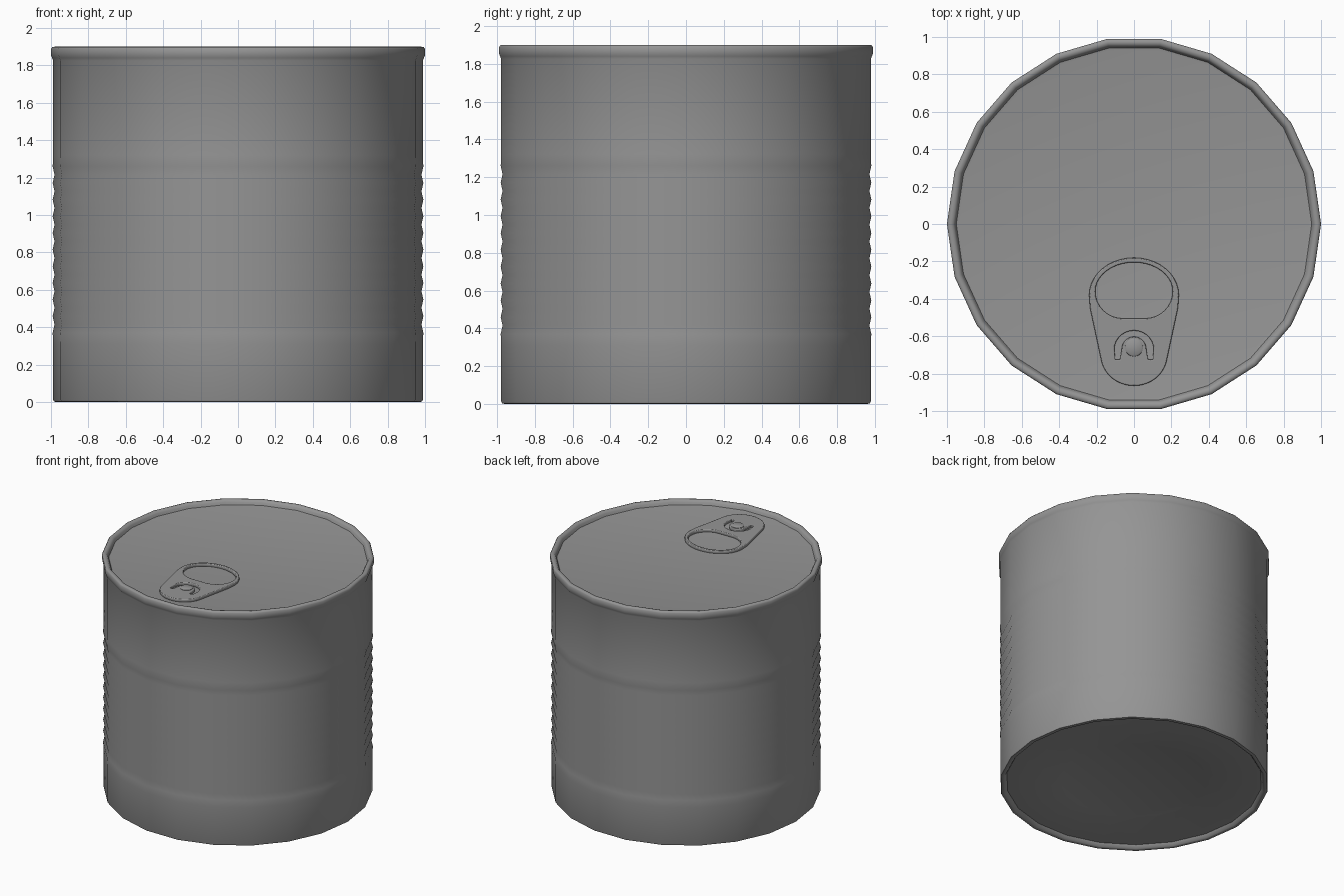
import bpy, bmesh
from math import sin, cos, pi, radians

if "Cube" in bpy.data.objects:
    bpy.data.objects.remove(bpy.data.objects["Cube"])

# Dark grey metal
metal = bpy.data.materials.new("dark_metal")
metal.diffuse_color = (0.3, 0.3, 0.3, 1)
metal.use_nodes = True
metal.node_tree.nodes["Principled BSDF"].inputs["Base Color"].default_value = metal.diffuse_color


def finish(ob):
    """Give the metal colour and smooth shading."""
    ob.data.materials.clear()
    ob.data.materials.append(metal)
    bpy.ops.object.select_all(action='DESELECT')
    ob.select_set(True)
    bpy.context.view_layer.objects.active = ob
    bpy.ops.object.shade_smooth_by_angle(angle=radians(50))


def lathe(name, profile, sides, loc=(0, 0, 0)):
    """Spin an (r, z) profile around z; r = 0 makes a pole."""
    bm = bmesh.new()
    rings = []
    for r, z in profile:
        if r == 0:
            rings.append([bm.verts.new((0, 0, z))] * sides)
        else:
            rings.append([bm.verts.new((r * cos(2 * pi * i / sides), r * sin(2 * pi * i / sides), z))
                          for i in range(sides)])
    for a, b in zip(rings, rings[1:]):
        for i in range(sides):
            j = (i + 1) % sides
            bm.faces.new(dict.fromkeys((a[i], a[j], b[j], b[i])))
    bmesh.ops.recalc_face_normals(bm, faces=bm.faces)
    me = bpy.data.meshes.new(name)
    bm.to_mesh(me)
    bm.free()
    ob = bpy.data.objects.new(name, me)
    ob.location = loc
    bpy.context.collection.objects.link(ob)
    finish(ob)


def arc(cx, cy, rx, ry, a0, a1, n=16):
    return [(cx + rx * cos(radians(a0 + (a1 - a0) * i / n)),
             cy + ry * sin(radians(a0 + (a1 - a0) * i / n))) for i in range(n + 1)]


def plate(name, outlines, z, half, bevel):
    """Flat plate from closed outlines; inner outlines become holes."""
    cu = bpy.data.curves.new(name, 'CURVE')
    cu.dimensions = '2D'
    cu.fill_mode = 'BOTH'
    cu.extrude = half - bevel
    cu.bevel_depth = bevel
    cu.bevel_resolution = 1
    cu.offset = -bevel
    for pts in outlines:
        s = cu.splines.new('POLY')
        s.points.add(len(pts) - 1)
        for p, (x, y) in zip(s.points, pts):
            p.co = (x, y, 0, 1)
        s.use_cyclic_u = True
    ob = bpy.data.objects.new(name, cu)
    ob.location = (0, 0, z)
    bpy.context.collection.objects.link(ob)
    bpy.ops.object.select_all(action='DESELECT')
    ob.select_set(True)
    bpy.context.view_layer.objects.active = ob
    bpy.ops.object.convert(target='MESH')
    finish(bpy.context.view_layer.objects.active)


# Can: recessed base, ribbed wall, rolled rim and sunken lid
base = [(0, 0.036), (0.54, 0.036), (0.56, 0.03), (0.94, 0.03), (0.955, 0.004), (0.97, 0),
        (0.984, 0.003), (0.988, 0.012)]
ribs = [(0.988, 0.31)]
for i in range(11):
    z = 0.37 + 0.089 * i
    ribs.append((0.991, z))
    if i < 10:
        ribs.append((0.981, z + 0.0445))
ribs.append((0.988, 1.32))
rim = [(0.988, 1.825), (0.994, 1.84), (1.0, 1.855), (1.0, 1.888), (0.993, 1.898), (0.98, 1.90),
       (0.967, 1.897), (0.958, 1.885), (0.95, 1.866)]
lid = [(0.935, 1.863), (0, 1.865)]
lathe("can_body", base + ribs + rim + lid, 22)

# Pull tab with finger hole and U-shaped slot
outline = (arc(0, -0.38, 0.24, 0.2, 0, 180, 20) + [(-0.235, -0.45)]
           + arc(0, -0.70, 0.178, 0.165, 190, 350, 20) + [(0.235, -0.45)])
hole = arc(0, -0.36, 0.207, 0.155, 0, 180, 20) + arc(-0.06, -0.36, 0.147, 0.145, 180, 270, 8) \
    + arc(0.06, -0.36, 0.147, 0.145, 270, 360, 8)
hole = [p for i, p in enumerate(hole) if i not in (20, len(hole) - 1)]
slot = arc(0, -0.67, 0.105, 0.1, 0, 180, 14) + [(-0.1, -0.725), (-0.075, -0.725)] \
    + arc(0, -0.67, 0.066, 0.068, 180, 0, 14) + [(0.075, -0.725), (0.1, -0.725)]
plate("pull_tab", [outline, hole, slot], 1.874, 0.012, 0.005)

# Rivet holding the tab
lathe("tab_rivet", [(0, 0), (0.05, 0), (0.048, 0.026), (0.04, 0.031), (0, 0.032)], 20, (0, -0.66, 1.863))
